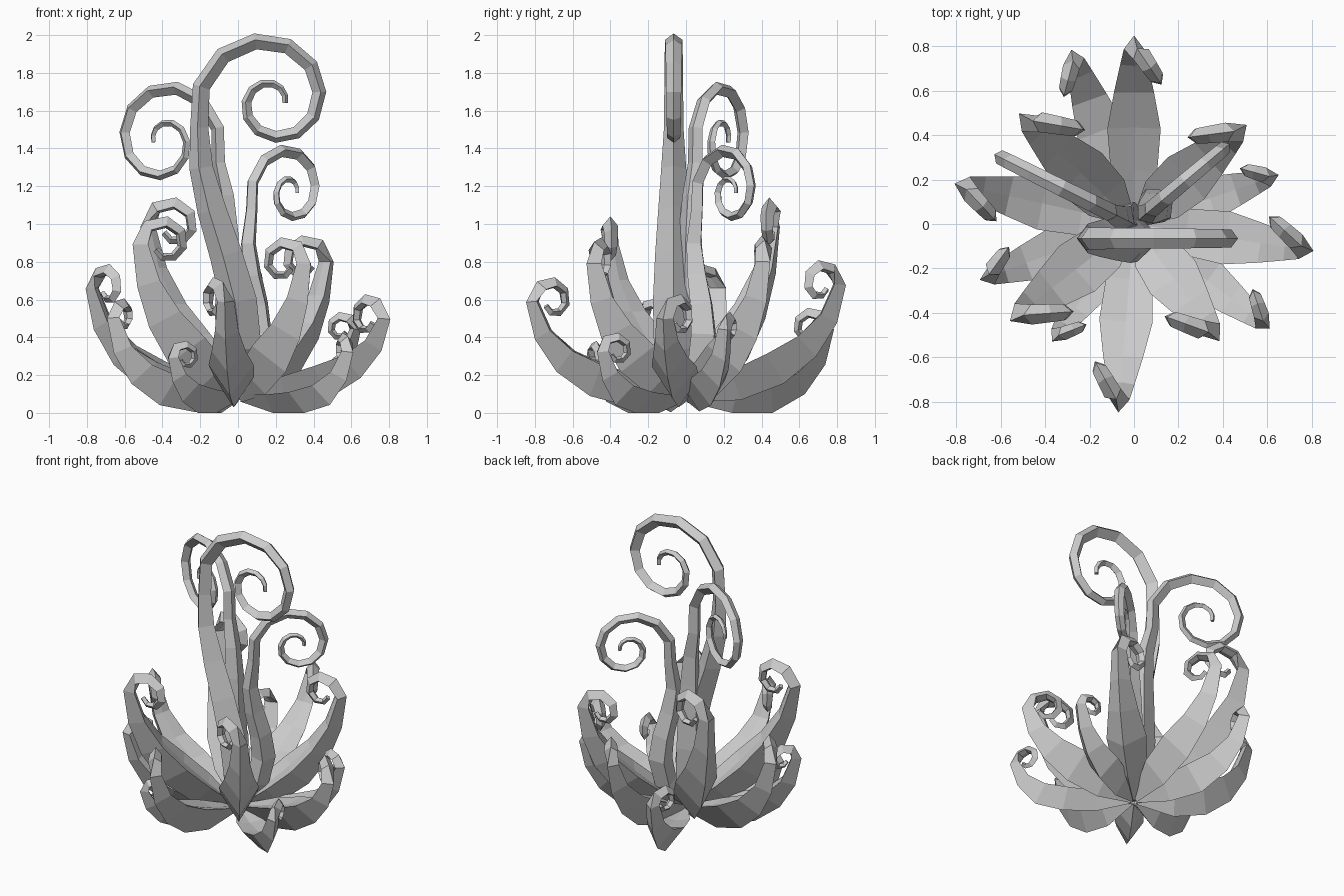
import bpy, bmesh, math
from mathutils import Vector

cube = bpy.data.objects.get("Cube")
if cube:
    bpy.data.objects.remove(cube, do_unlink=True)

grey = bpy.data.materials.new("plain_grey")
grey.use_nodes = True
shade = (0.6, 0.6, 0.6, 1)
grey.diffuse_color = shade
grey.node_tree.nodes["Principled BSDF"].inputs["Base Color"].default_value = shade


def heading(angle):
    return Vector((math.cos(angle), math.sin(angle), 0))


def bezier(a, b, c, d, steps):
    """Points (reach, height) along a cubic curve."""
    result = []
    for i in range(steps + 1):
        t = i / steps
        s = 1 - t
        k = (s ** 3, 3 * s * s * t, 3 * s * t * t, t ** 3)
        result.append(tuple(sum(f * p[j] for f, p in zip(k, (a, b, c, d))) for j in (0, 1)))
    return result


def spiral(centre, r_start, r_end, angle, sweep, steps, power):
    """Points (reach, height) winding in towards a centre."""
    result = []
    for i in range(steps + 1):
        s = i / steps
        r = r_end + (r_start - r_end) * (1 - s) ** power
        a = angle + sweep * s
        result.append((centre[0] + r * math.cos(a), centre[1] + r * math.sin(a)))
    return result


def sweep_blade(name, spine, sides, widths, depths, section, outer):
    """Four-sided blade: keel, two edges and an inner line, swept on a spine."""
    bm = bmesh.new()
    rings = []
    last = len(spine) - 1
    for i, p in enumerate(spine):
        t = (spine[min(i + 1, last)] - spine[max(i - 1, 0)]).normalized()
        b = sides[i]
        n = b.cross(t).normalized() * outer
        w, d = widths[i], depths[i]
        keel, edge, inner = section(i / last)
        ring = (p + n * keel * d, p + n * edge * d + b * w,
                p + n * inner * d, p + n * edge * d - b * w)
        rings.append([bm.verts.new((v.x, v.y, max(v.z, 0))) for v in ring])
    for low, high in zip(rings, rings[1:]):
        for j in range(4):
            k = (j + 1) % 4
            bm.faces.new((low[j], low[k], high[k], high[j]))
    bm.faces.new(rings[0])
    bm.faces.new(rings[-1])
    bmesh.ops.recalc_face_normals(bm, faces=bm.faces)
    mesh = bpy.data.meshes.new(name)
    bm.to_mesh(mesh)
    bm.free()
    mesh.materials.append(grey)
    bpy.context.collection.objects.link(bpy.data.objects.new(name, mesh))


def taper(size, body, end, steps):
    """Body sizes, then an even taper along the curl."""
    curl = [body[-1] + (end - body[-1]) * (i + 1) / steps for i in range(steps)]
    return [size * f for f in body + curl]


def leaf(name, tip_x, tip_y, top, curl, lift, turn, half_width):
    """Broad leaf that rises outwards and curls back in, turned to one side."""
    az = math.atan2(tip_y, tip_x)
    reach = math.hypot(tip_x, tip_y) - 0.03
    mid = top - 0.02 - 0.84 * curl
    body = bezier((0.02, 0.08), (0.55 * reach, lift),
                  (0.94 * reach, (0.27 + lift) * top), (reach, mid), 5)
    tip = spiral((reach - curl, mid), curl, 0.4 * curl, 0, math.radians(330), 7, 1)[1:]
    az_curl = az - turn * math.radians(34)
    spine = [heading(az) * r + Vector((0, 0, z)) for r, z in body]
    spine += [heading(az) * reach + heading(az_curl) * (r - reach) + Vector((0, 0, z))
              for r, z in tip]
    sides = [heading(az + math.pi / 2)] * len(body) + [heading(az_curl + math.pi / 2)] * len(tip)
    widths = taper(half_width, [0.15, 0.87, 1, 0.75, 0.52, 0.38], 0.15, len(tip))
    depths = taper(half_width * 1.85, [0.25, 0.87, 1, 0.82, 0.57, 0.37], 0.15, len(tip))
    sweep_blade(name, spine, sides, widths, depths,
                lambda u: (0.45, -0.42 + 0.32 * u, -0.28 - 0.22 * u), 1)


def tendril(name, az, shift, bend, centre, r_start, r_end, power, half_width):
    """Tall stem ending in a wide outward spiral."""
    tip = spiral(centre, r_start, r_end, math.radians(200), -9.9, 18, power)
    body = bezier((0, 0.08), bend[0], bend[1], tip[0], 6)
    az = math.radians(az)
    side = heading(az + math.pi / 2)
    spine = []
    for i, (r, z) in enumerate(body + tip[1:]):
        spine.append(heading(az) * r + side * shift * min(1, i) + Vector((0, 0, z)))
    widths = taper(half_width, [0.2, 0.95, 1, 0.9, 0.75, 0.6, 0.47], 0.15, 18)
    depths = taper(half_width * 1.75, [0.2, 0.95, 1, 0.9, 0.8, 0.65, 0.5], 0.15, 18)
    sweep_blade(name, spine, [side] * len(spine), widths, depths,
                lambda u: (0.5, 0.1, -0.5), -1)


# Three tall tendrils
tendril("tall_tendril", 0, -0.065, ((0.15, 0.6), (-0.25, 1.1)), (0.18, 1.65), 0.41, 0.07, 1.5, 0.11)
tendril("middle_tendril", 153.5, 0, ((0.12, 0.5), (0, 1.0)), (0.44, 1.44), 0.345, 0.06, 1.2, 0.09)
tendril("short_tendril", 40, 0, ((0.36, 0.45), (-0.02, 0.7)), (0.36, 1.17), 0.28, 0.05, 1.5, 0.085)

# Steep inner leaves: tip x, tip y, top, curl radius, lift, turn, half width
leaf("steep_leaf_back_right", -0.51, 0.49, 1.13, 0.15, 0.25, -1, 0.13)
leaf("steep_leaf_front_right", -0.55, -0.43, 1.03, 0.14, 0.25, 1, 0.13)
leaf("steep_leaf_front_left", 0.38, -0.52, 0.92, 0.13, 0.22, -1, 0.125)
leaf("steep_leaf_back_left", 0.5, 0.44, 0.93, 0.13, 0.22, 1, 0.125)

# Spreading middle leaves
leaf("wide_leaf_back", 0, 0.84, 0.8, 0.12, 0.18, -1, 0.12)
leaf("wide_leaf_right", -0.8, 0.18, 0.78, 0.12, 0.12, 1, 0.12)
leaf("wide_leaf_front", -0.07, -0.84, 0.71, 0.12, 0.11, -1, 0.12)
leaf("wide_leaf_left", 0.8, -0.12, 0.62, 0.12, 0.12, 1, 0.12)

# Low outer leaves
leaf("low_leaf_back", -0.28, 0.78, 0.55, 0.1, -0.01, 1, 0.11)
leaf("low_leaf_right", -0.69, -0.25, 0.6, 0.09, 0.05, -1, 0.11)
leaf("low_leaf_left", 0.65, 0.22, 0.53, 0.08, 0.05, 1, 0.1)
leaf("low_leaf_front_left", 0.61, -0.47, 0.42, 0.09, -0.05, 1, 0.1)
leaf("low_leaf_front_right", -0.37, -0.53, 0.38, 0.08, 0, 1, 0.09)
